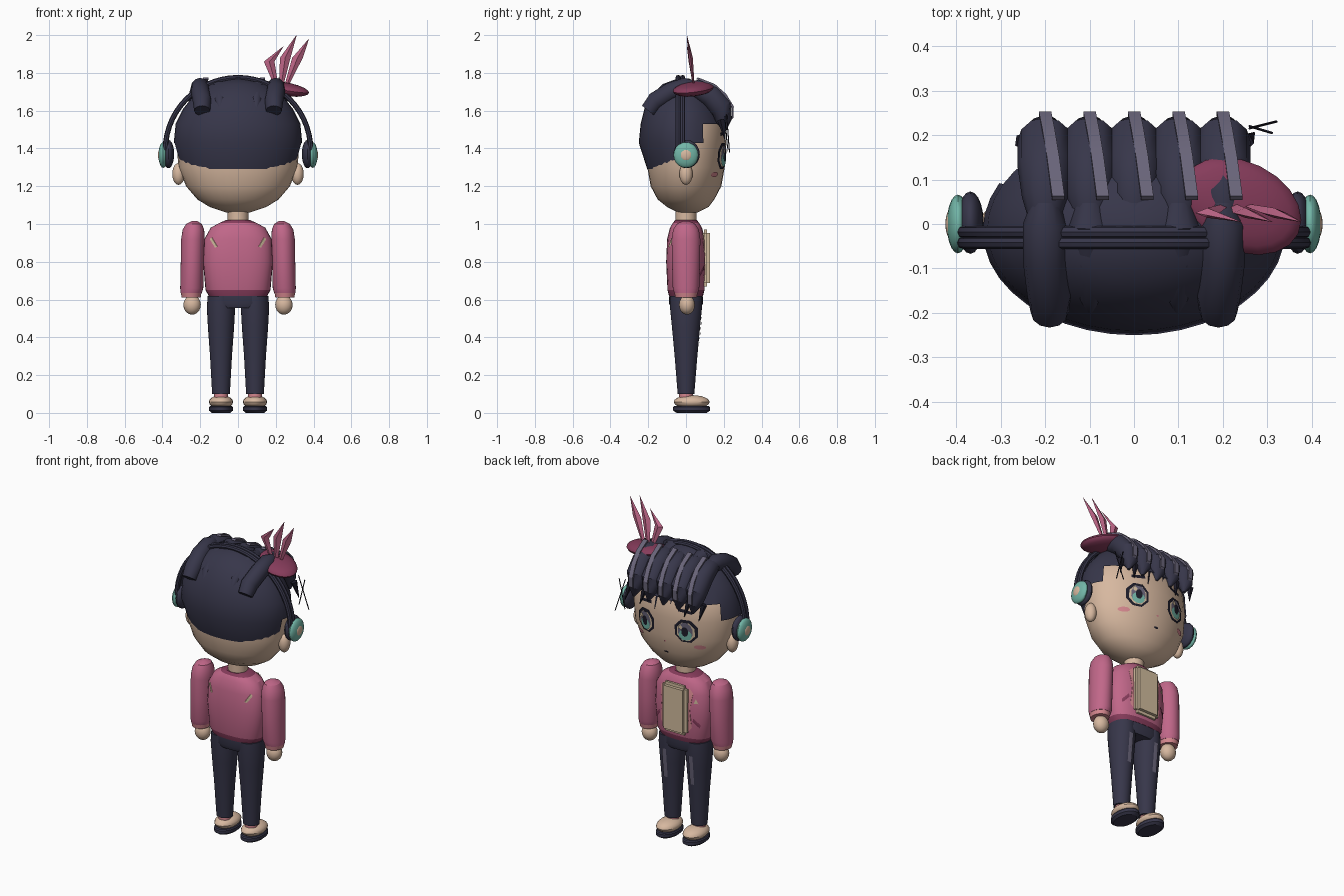
import bpy, bmesh, math
from mathutils import Vector

if "Cube" in bpy.data.objects:
    bpy.data.objects.remove(bpy.data.objects["Cube"])


def material(name, *rgb):
    m = bpy.data.materials.new(name)
    m.use_nodes = True
    m.diffuse_color = (*rgb, 1)
    m.node_tree.nodes["Principled BSDF"].inputs["Base Color"].default_value = (*rgb, 1)
    return m


skin = material("skin", .68, .48, .35)
navy = material("navy", .038, .037, .068)
pink = material("pink", .53, .135, .25)
wine = material("wine", .24, .045, .105)
teal = material("teal", .17, .47, .39)
lilac = material("grey lilac", .14, .127, .19)
black = material("ink", .013, .012, .023)
cream = material("cream", .64, .50, .34)
blush = material("blush", .66, .24, .27)
parts = []


def finish(name, bm, *mats):
    bmesh.ops.recalc_face_normals(bm, faces=bm.faces)
    me = bpy.data.meshes.new(name)
    bm.to_mesh(me)
    bm.free()
    for m in mats:
        me.materials.append(m)
    ob = bpy.data.objects.new(name, me)
    bpy.context.collection.objects.link(ob)
    parts.append(ob)
    return ob


def skin_rings(bm, rings, caps=True):
    loops = [[bm.verts.new(p) for p in ring] for ring in rings]
    n = len(loops[0])
    for a, b in zip(loops, loops[1:]):
        for i in range(n):
            bm.faces.new((a[i], a[(i + 1) % n], b[(i + 1) % n], b[i]))
    if caps:
        bm.faces.new(loops[0])
        bm.faces.new(loops[-1])


def oval(z, rx, ry, cy=0, cx=0, p=2, n=32):
    def s(v):
        return math.copysign(abs(v) ** (2 / p), v)
    return [(cx + rx * s(math.cos(2 * math.pi * i / n)), cy + ry * s(math.sin(2 * math.pi * i / n)), z)
            for i in range(n)]


# Stack of horizontal oval sections: (z, rx, ry, y offset)
def loft(name, rows, mats, cx=0, p=2, n=32, rule=None, drop=None, lean=0):
    bm = bmesh.new()
    skin_rings(bm, [oval(*r, cx=cx + lean * i, p=p, n=n) for i, r in enumerate(rows)])
    if drop:
        gone = [f for f in bm.faces if drop(f.calc_center_median())]
        bmesh.ops.delete(bm, geom=gone, context='FACES')
    if rule:
        for f in bm.faces:
            f.material_index = rule(f.calc_center_median())
    return finish(name, bm, *mats)


def ball(name, loc, size, mat, turn=0, seg=20):
    bm = bmesh.new()
    bmesh.ops.create_uvsphere(bm, u_segments=seg, v_segments=seg // 2, radius=1)
    bmesh.ops.scale(bm, vec=size, verts=bm.verts)
    ob = finish(name, bm, mat)
    ob.location = loc
    ob.rotation_euler = (0, turn / 3, -turn)
    return ob


# Round tube through points (x, y, z, radius)
def tube(name, pts, mat, n=12):
    bm = bmesh.new()
    rings = []
    for i, (x, y, z, r) in enumerate(pts):
        a, b = Vector(pts[max(i - 1, 0)][:3]), Vector(pts[min(i + 1, len(pts) - 1)][:3])
        q = (b - a).to_track_quat('Z', 'Y')
        rings.append([Vector((x, y, z)) + q @ Vector((r * math.cos(k * math.tau / n), r * math.sin(k * math.tau / n), 0))
                      for k in range(n)])
    skin_rings(bm, rings)
    return finish(name, bm, mat)


def front_y(rows, x, z, p=2):
    for a, b in zip(rows, rows[1:]):
        if a[0] <= z <= b[0]:
            t = (z - a[0]) / (b[0] - a[0])
            rx, ry, cy = (a[k] + t * (b[k] - a[k]) for k in (1, 2, 3))
            return cy + ry * max(0, 1 - abs(x / rx) ** p) ** (1 / p)
    return 0


# Thin plate hugging a lofted surface; side -1 puts it on the -y face
def plate(name, rows, outline, mat, lift=.005, p=2, side=1):
    bm = bmesh.new()
    cx, cz = (sum(q[k] for q in outline) / len(outline) for k in (0, 1))
    rings = []
    for s in (1, .66, .33, .02):
        ring = [(cx + s * (x - cx), cz + s * (z - cz)) for x, z in outline]
        rings.append([(x, side * (front_y(rows, x, z, p) + lift), z) for x, z in ring])
    skin_rings(bm, rings[:], caps=False)
    return finish(name, bm, mat)


def spot(x, z, rx, rz, n=16):
    return [(x + rx * math.cos((i + .5) * math.tau / n), z + rz * math.sin((i + .5) * math.tau / n)) for i in range(n)]


# Head and hair cap
head = [(1.06, .06, .05, .01), (1.09, .15, .11, .01), (1.13, .215, .15, 0), (1.2, .275, .187, 0), (1.3, .315, .205, 0),
        (1.42, .325, .212, 0), (1.53, .315, .205, 0), (1.65, .23, .15, -.01)]
loft("head", head, [skin])
loft("hair_cap", [(1.29, .3, .205, 0), (1.43, .34, .235, -.015), (1.53, .33, .227, -.013), (1.61, .29, .205, -.015),
                  (1.68, .235, .165, -.015), (1.74, .15, .11, -.015), (1.77, .04, .03, -.015)], [navy], n=40,
     drop=lambda c: c.z < 1.53 and c.y > (.09 if c.z > 1.43 else -.05))
loft("neck", [(.99, .055, .055, 0), (1.09, .055, .055, 0)], [skin])

# Hair locks, each with a pale ribbon on its fringe
for i in range(5):
    x = -.2 + .1 * i
    edge = abs(x) > .15
    tube(f"fringe_lock_{i}", [(x, .02, 1.715, .04), (x, .06, 1.715, .052), (x, .13, 1.68, .062), (x, .185, 1.615, .062),
                              (x, .2, 1.55, .045), (x + .01, .205, 1.49, .008)], navy)
    tube(f"crown_lock_{i}", [(x, .05, 1.73, .03), (x, 0, 1.725, .05), (x, -.08, 1.7, .05 if edge else .04),
                             (x * .95, -.16, 1.65, .05 if edge else .03), (x * .95, -.2, 1.6, .042 if edge else .01)], navy)
    bm = bmesh.new()
    path = [(.03, .06, 1.773), (.018, .15, 1.738), (.008, .21, 1.685), (0, .25, 1.62), (0, .248, 1.56)]
    skin_rings(bm, [[(x + dx + sx * .014, y + o, z + o) for sx, o in ((-1, .003), (1, .003), (1, -.006), (-1, -.006))]
                    for dx, y, z in path])
    finish(f"lock_ribbon_{i}", bm, lilac)
for i in range(6):
    x = -.25 + .1 * i
    tube(f"fringe_spike_{i}", [(x, .185, 1.55, .02), (x + .02, .205, 1.45, .002)], black, n=5)
tube("loose_hair_a", [(.26, .215, 1.58, .003), (.32, .23, 1.38, .003)], black, n=5)
tube("loose_hair_b", [(.31, .205, 1.57, .003), (.26, .22, 1.4, .003)], black, n=5)

# Headphones
for k, y in enumerate((-.018, -.042)):
    arc = [math.pi * j / 28 for j in range(29)]
    tube(f"headband_{k}", [(.385 * math.cos(a), y, 1.39 + .385 * math.sin(a), .014) for a in arc], navy, n=8)

# Hat with plume
ball("hat", (.24, .04, 1.715), (.145, .1, .036), wine, turn=.45)
for i, (bx, mx, mz, tx, tz) in enumerate(((.2, .165, 1.86, .24, 1.94), (.23, .25, 1.88, .31, 2), (.26, .315, 1.88, .375, 1.98))):
    bm = bmesh.new()
    skin_rings(bm, [[(x - w, y, z), (x, y - w * .4, z), (x + w, y, z), (x, y + w * .4, z)]
                    for x, y, z, w in ((bx, .04, 1.74, .012), (mx, .025, mz, .028), (tx, .005, tz, .001))])
    finish(f"feather_{i}", bm, pink)

# Jacket
torso = [(.62, .155, .09, 0), (.65, .172, .098, 0), (.8, .185, .105, 0), (.92, .178, .1, 0), (.98, .145, .085, 0),
         (1.005, .1, .07, 0), (1.02, .065, .058, 0)]
loft("jacket", torso, [pink, wine], p=2.5, rule=lambda c: int(c.z < .65 or c.z > 1.006))
bm = bmesh.new()
bmesh.ops.create_cube(bm, size=1)
bmesh.ops.scale(bm, vec=(.165, .05, .3), verts=bm.verts)
bmesh.ops.bevel(bm, geom=bm.edges[:], offset=.018, segments=2, affect='EDGES')
shirt = finish("shirt_front", bm, cream)
shirt.location = (0, .103, .82)

# Mirrored parts
for side, s in (("left", 1), ("right", -1)):
    # head side pieces
    ball(f"{side}_ear", (s * .315, 0, 1.265), (.033, .035, .058), skin)
    ball(f"{side}_ear_cushion", (s * .368, .003, 1.37), (.03, .07, .075), navy)
    ball(f"{side}_ear_cup", (s * .396, 0, 1.365), (.025, .066, .068), teal)
    ball(f"{side}_ear_cup_button", (s * .412, 0, 1.365), (.012, .033, .033), skin)
    # face details
    ex = s * .135
    plate(f"{side}_eye_rim", head, spot(ex, 1.36, .07, .075, 8), black, .006)
    plate(f"{side}_eye_white", head, spot(ex, 1.357, .054, .06, 8), cream, .009)
    plate(f"{side}_iris_top", head, spot(ex, 1.36, .042, .056, 12), lilac, .012)
    plate(f"{side}_iris", head, spot(ex, 1.338, .037, .034, 12), teal, .014)
    plate(f"{side}_pupil", head, spot(ex, 1.36, .02, .03, 10), black, .017)
    plate(f"{side}_eye_glint", head, spot(ex + .024, 1.387, .012, .014, 6), cream, .019)
    plate(f"{side}_eyebrow", head, [(s * .09, 1.475), (s * .17, 1.465), (s * .17, 1.482), (s * .09, 1.495)], black)
    plate(f"{side}_cheek", head, spot(s * .2, 1.262, .03, .014), blush)
    # arms
    loft(f"{side}_sleeve", [(.635, .056, .062, 0), (.66, .061, .07, 0), (.8, .061, .074, 0), (.92, .062, .076, 0),
                            (.97, .057, .068, 0), (1, .042, .05, 0), (1.015, .015, .018, 0)], [pink], cx=s * .248,
         lean=-s * .003)
    loft(f"{side}_cuff", [(.61, .05, .056, 0), (.64, .055, .062, 0)], [blush], cx=s * .248)
    ball(f"{side}_hand", (s * .243, .005, .572), (.046, .042, .052), skin)
    # jacket trims
    plate(f"{side}_lapel", torso, [(s * .08, .69), (s * .105, .72), (s * .095, .83), (s * .11, .93), (s * .08, .96)],
          blush, .004, 2.5)
    plate(f"{side}_pocket", torso, [(s * .11, .76), (s * .145, .72), (s * .15, .74), (s * .115, .78)], wine, .004, 2.5)
    plate(f"{side}_back_slash", torso, [(s * .108, .88), (s * .122, .875), (s * .15, .92), (s * .138, .93)], cream,
          .004, 2.5, -1)
    # legs
    leg = [(.1, .047, .044, 0), (.3, .058, .06, 0), (.45, .069, .074, 0), (.56, .075, .085, 0), (.62, .07, .085, 0)]
    loft(f"{side}_trouser_leg", leg, [navy], cx=s * .09)
    stripe = plate(f"{side}_trouser_stripe", leg, [(-.014, .36), (.014, .36), (.014, .54), (-.014, .54)], lilac)
    stripe.location.x = s * .09
    # feet
    fx = s * .09
    loft(f"{side}_ankle", [(.06, .036, .036, 0), (.115, .036, .036, 0)], [blush], cx=fx)
    ball(f"{side}_shoe", (fx, .03, .058), (.064, .095, .036), skin)
    loft(f"{side}_sole", [(.0, .05, .08, .03), (.012, .063, .098, .03), (.03, .063, .098, .03), (.036, .058, .092, .03)],
         [navy], cx=fx)

plate("badge", torso, [(-.14, .87), (-.115, .87), (-.127, .9)], cream, .004, 2.5)
plate("nose", head, spot(0, 1.27, .008, .006, 8), blush)
plate("mouth", head, spot(0, 1.2, .016, .006, 8), black)
loft("trouser_hips", [(.555, .13, .08, 0), (.58, .155, .09, 0), (.635, .155, .088, 0)], [navy], p=2.5)

# Smooth shading with crisp edges
for ob in parts:
    ob.select_set(True)
bpy.context.view_layer.objects.active = parts[0]
bpy.ops.object.shade_smooth_by_angle(angle=math.radians(32))
